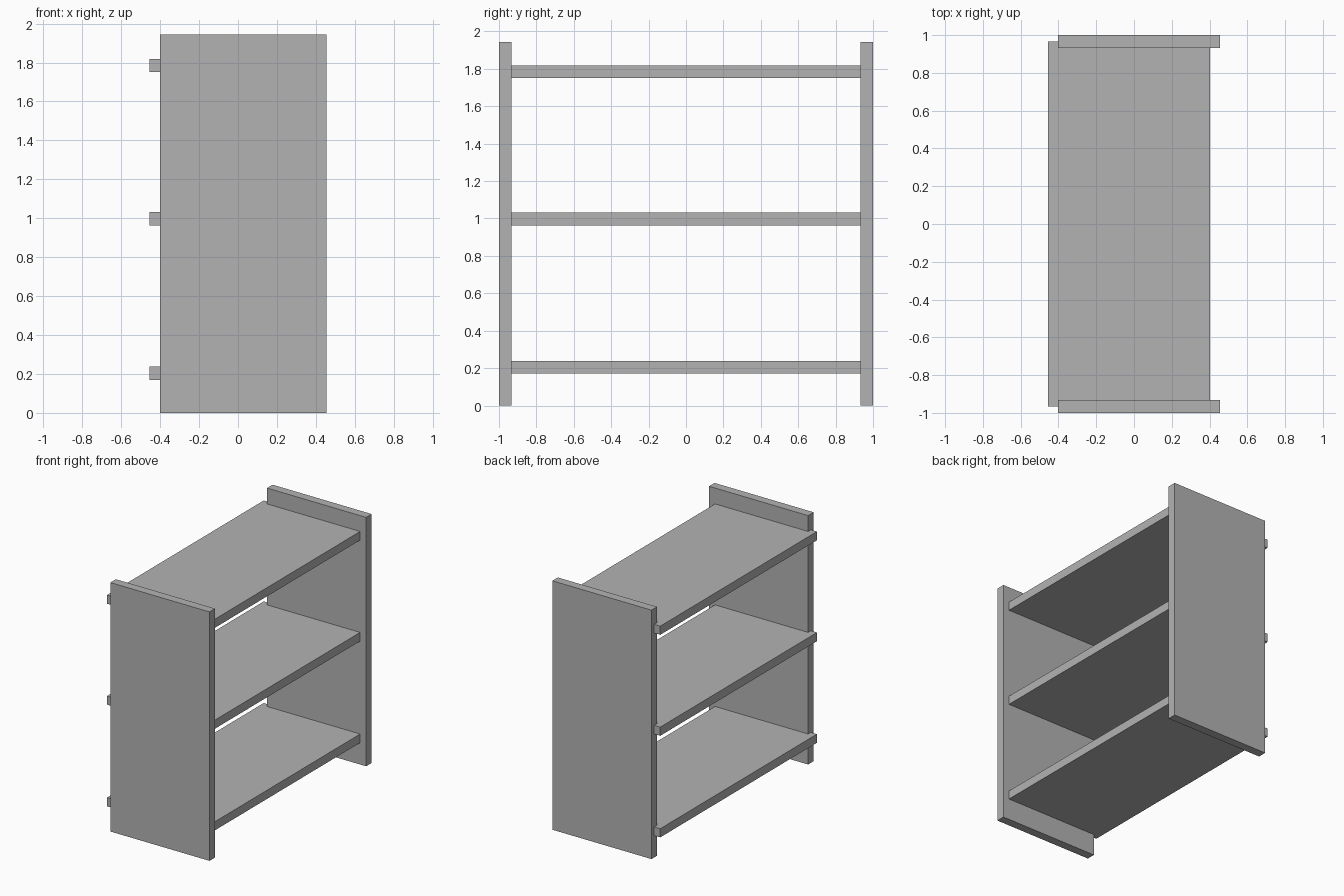
import bpy

cube = bpy.data.objects.get("Cube")
if cube:
    bpy.data.objects.remove(cube, do_unlink=True)

# Single flat grey
grey = bpy.data.materials.new("plain_grey")
grey.use_nodes = True
colour = (0.45, 0.45, 0.45, 1.0)
grey.diffuse_color = colour
grey.node_tree.nodes["Principled BSDF"].inputs["Base Color"].default_value = colour


def board(name, low, high):
    """Add a box spanning two opposite corners."""
    centre = [(a + b) / 2 for a, b in zip(low, high)]
    bpy.ops.mesh.primitive_cube_add(size=1, location=centre)
    obj = bpy.context.object
    obj.name = name
    obj.scale = [b - a for a, b in zip(low, high)]
    bpy.ops.object.transform_apply(location=False, rotation=False, scale=True)
    obj.data.materials.append(grey)
    return obj


THICK = 0.068
HEIGHT = 1.943
OUTER, INNER = 0.454, 0.402

# Upright end panels
board("front_panel", (-INNER, -1, 0), (OUTER, -1 + THICK, HEIGHT))
board("back_panel", (-INNER, 1 - THICK, 0), (OUTER, 1, HEIGHT))

# Shelves, let halfway into the panels and jutting out on one side
reach = 1 - THICK / 2
for name, z in (("lower", 0.204), ("middle", 0.997), ("upper", 1.785)):
    board(name + "_shelf", (-OUTER, -reach, z - THICK / 2),
          (INNER, reach, z + THICK / 2))
